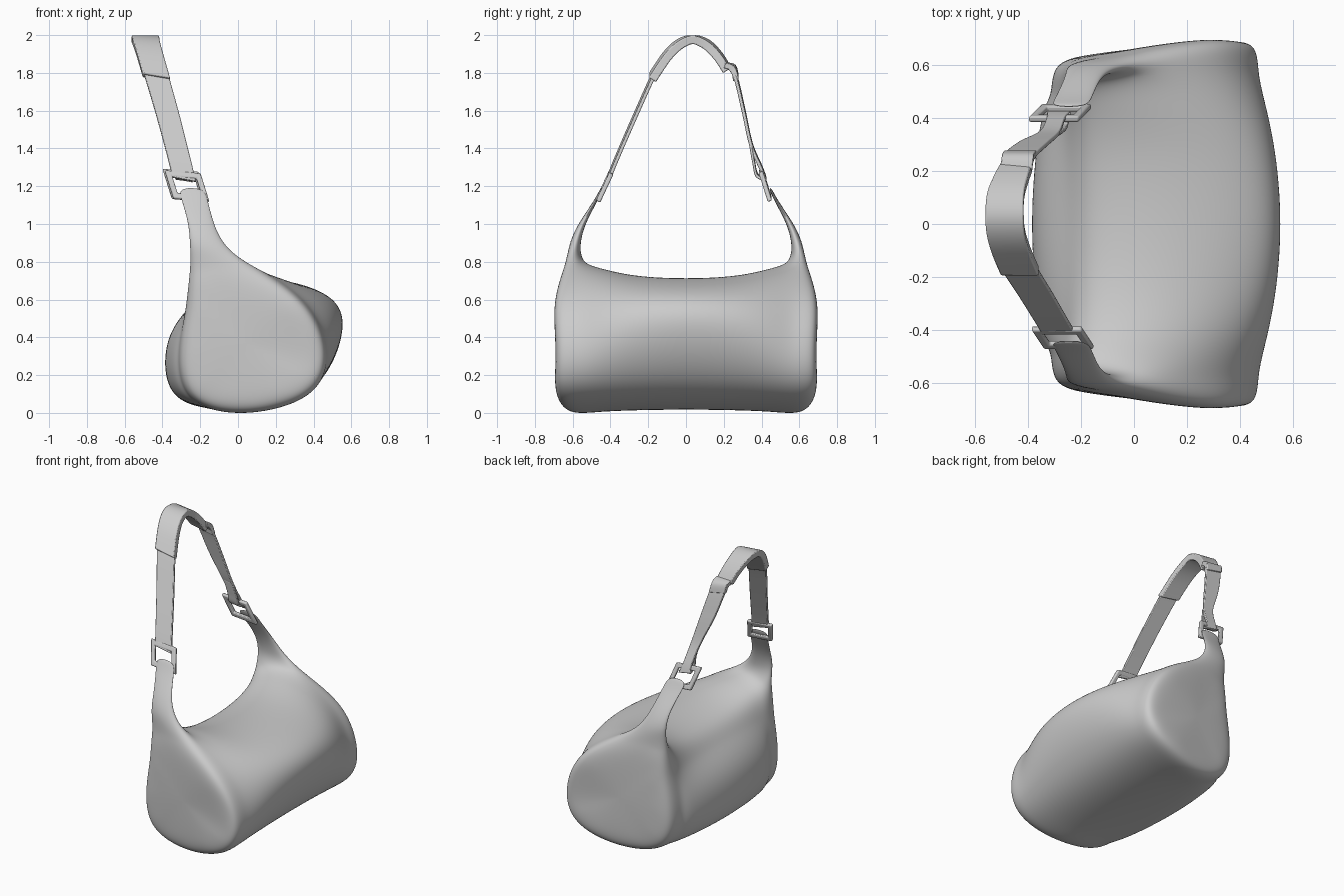
import bpy, bmesh
from mathutils import Vector

if "Cube" in bpy.data.objects:
    bpy.data.objects.remove(bpy.data.objects["Cube"])

# ---------- helpers ----------
def make_object(name, bm, angle=None):
    bmesh.ops.recalc_face_normals(bm, faces=bm.faces[:])
    me = bpy.data.meshes.new(name)
    bm.to_mesh(me)
    bm.free()
    ob = bpy.data.objects.new(name, me)
    bpy.context.collection.objects.link(ob)
    bpy.ops.object.select_all(action='DESELECT')
    bpy.context.view_layer.objects.active = ob
    ob.select_set(True)
    if angle is None:
        bpy.ops.object.shade_smooth()
    else:
        bpy.ops.object.shade_smooth_by_angle(angle=angle)
    return ob

def spline(pts, n=8):
    """Catmull-Rom samples through tuples of any length."""
    out = []
    for i in range(len(pts) - 1):
        p0, p1, p2, p3 = (pts[max(i - 1, 0)], pts[i], pts[i + 1], pts[min(i + 2, len(pts) - 1)])
        for k in range(n):
            t = k / n
            out.append(tuple(0.5 * (2 * b + (c - a) * t + (2 * a - 5 * b + 4 * c - d) * t * t
                             + (3 * b - a - 3 * c + d) * t ** 3) for a, b, c, d in zip(p0, p1, p2, p3)))
    return out + [pts[-1]]

def ribbon(name, pts, thick, bevel):
    """Flat band through (x, y, z, width) points, its width along x."""
    path = spline(pts)
    bm = bmesh.new()
    rings = []
    for i, (x, y, z, w) in enumerate(path):
        a, b = path[max(i - 1, 0)], path[min(i + 1, len(path) - 1)]
        n = Vector((0, b[2] - a[2], a[1] - b[1])).normalized() * thick / 2
        c = Vector((x, y, z))
        rings.append([bm.verts.new(c + Vector((sx * w / 2, 0, -sx * w * 0.1 * abs(n.y) / thick * 2)) + n * sn)
                      for sx, sn in ((-1, -1), (1, -1), (1, 1), (-1, 1))])
    for r, q in zip(rings, rings[1:]):
        for k in range(4):
            bm.faces.new((r[k], r[(k + 1) % 4], q[(k + 1) % 4], q[k]))
    bm.faces.new(rings[0])
    bm.faces.new(rings[-1])
    ob = make_object(name, bm, 0.6)
    mod = ob.modifiers.new("soft_edges", 'BEVEL')
    mod.width, mod.segments = bevel, 2

def buckle(name, centre, along):
    """Rectangular ring, wide in x and sloping with the strap."""
    c, v = Vector(centre), Vector(along).normalized()
    u = Vector((1, 0, -0.08)).normalized()
    n = u.cross(v).normalized() * 0.012
    bm = bmesh.new()
    loops = []
    for hw, hv, s in ((.095, .085, 1), (.064, .05, 1), (.064, .05, -1), (.095, .085, -1)):
        loops.append([bm.verts.new(c + u * hw * a + v * hv * b + n * s)
                      for a, b in ((-1, -1), (1, -1), (1, 1), (-1, 1))])
    for i in range(4):
        p, q = loops[i], loops[(i + 1) % 4]
        for k in range(4):
            bm.faces.new((p[k], p[(k + 1) % 4], q[(k + 1) % 4], q[k]))
    ob = make_object(name, bm, 0.6)
    mod = ob.modifiers.new("soft_edges", 'BEVEL')
    mod.width, mod.segments = 0.007, 2

# ---------- bag body: cage lofted along y, horns extruded from the ends ----------
END = [(-.26, .77), (-.27, .56), (-.32, .34), (-.30, .07), (-.05, -.02),
       (.25, .02), (.45, .13), (.49, .35), (.36, .62), (.04, .785)]
MID = [(-.17, .685), (-.24, .57), (-.40, .42), (-.40, .06), (-.10, .01),
       (.22, .025), (.46, .15), (.585, .45), (.54, .635), (.16, .73)]

def end_y(x, z):
    return .66 + .16 * min(x, .3) - max(0, z - .7) * .1 - max(0, .1 - z) * .2 - max(0, x - .4) * .25

def station(side, k):
    w = (1, 1, .6, .2, 0)[k]
    pts = []
    for i, ((ex, ez), (mx, mz)) in enumerate(zip(END, MID)):
        x, z = mx + (ex - mx) * w, mz + (ez - mz) * w
        if i in (0, 9):
            z += (0, .025, .02, 0, 0)[k]
        gap = .08 if i in (0, 9) else .12
        y = (end_y(ex, ez), end_y(ex, ez) - gap, .45, .27, 0)[k]
        pts.append((x, side * y, z))
    return pts

bm = bmesh.new()
order = [(-1, k) for k in range(5)] + [(1, k) for k in (3, 2, 1, 0)]
rings = [[bm.verts.new(p) for p in station(s, k)] for s, k in order]
N = len(END)
for r, q in zip(rings, rings[1:]):
    for k in range(N):
        top_of_end = k == N - 1 and (r is rings[0] or q is rings[-1])
        if not top_of_end:
            bm.faces.new((r[k], r[(k + 1) % N], q[(k + 1) % N], q[k]))
caps = [bm.faces.new(rings[0]), bm.faces.new(rings[-1])]
# (left x, right x, inner y, outer y, z) of each horn ring
HORN = [(-.262, -.07, .56, .625, .89), (-.265, -.125, .535, .575, 1.0),
        (-.305, -.155, .462, .482, 1.13), (-.325, -.175, .435, .452, 1.195)]
for side, out, inn in ((-1, rings[0], rings[1]), (1, rings[-1], rings[-2])):
    prev = [out[0], out[-1], inn[-1], inn[0]]
    for xl, xr, yi, yo, z in HORN:
        cur = [bm.verts.new((x, side * y, z)) for x, y in ((xl, yo), (xr, yo), (xr, yi), (xl, yi))]
        for k in range(4):
            bm.faces.new((prev[k], prev[(k + 1) % 4], cur[(k + 1) % 4], cur[k]))
        prev = cur
    bm.faces.new(prev)
bmesh.ops.recalc_face_normals(bm, faces=bm.faces[:])
bmesh.ops.inset_individual(bm, faces=caps, thickness=.13, depth=.018)
body = make_object("bag_body", bm)
sub = body.modifiers.new("smooth", 'SUBSURF')
sub.levels = sub.render_levels = 4

# ---------- buckles ----------
buckle("buckle_front", (-.27, -.43, 1.2), (-.05, .075, .16))
buckle("buckle_back", (-.28, .42, 1.205), (-.05, -.05, .16))

# ---------- straps ----------
ribbon("strap_front", [(-.285, -.412, 1.235, .125), (-.31, -.37, 1.34, .125), (-.37, -.27, 1.57, .13),
                       (-.43, -.175, 1.78, .135), (-.45, -.13, 1.85, .135)], .018, .004)
ribbon("strap_back", [(-.285, .42, 1.23, .09), (-.295, .40, 1.29, .07), (-.32, .345, 1.42, .075),
                      (-.38, .305, 1.60, .11), (-.43, .262, 1.78, .12), (-.445, .225, 1.84, .12)], .018, .004)
# folded end of the back strap round its buckle
ribbon("strap_fold", [(-.285, .42, 1.235, .09), (-.29, .375, 1.26, .08), (-.295, .358, 1.33, .07),
                      (-.315, .342, 1.42, .07)], .014, .003)
# shoulder pad over the top of the strap
ribbon("shoulder_pad", [(-.432, -.178, 1.775, .145), (-.465, -.10, 1.89, .145), (-.485, -.03, 1.955, .145),
                        (-.49, .04, 1.976, .145), (-.485, .11, 1.95, .14), (-.465, .17, 1.89, .13),
                        (-.445, .215, 1.82, .12)], .045, .008)
# end tab joining the pad to the back strap
ribbon("pad_tab", [(-.445, .205, 1.842, .12), (-.44, .25, 1.825, .12), (-.43, .265, 1.77, .12)], .03, .006)
